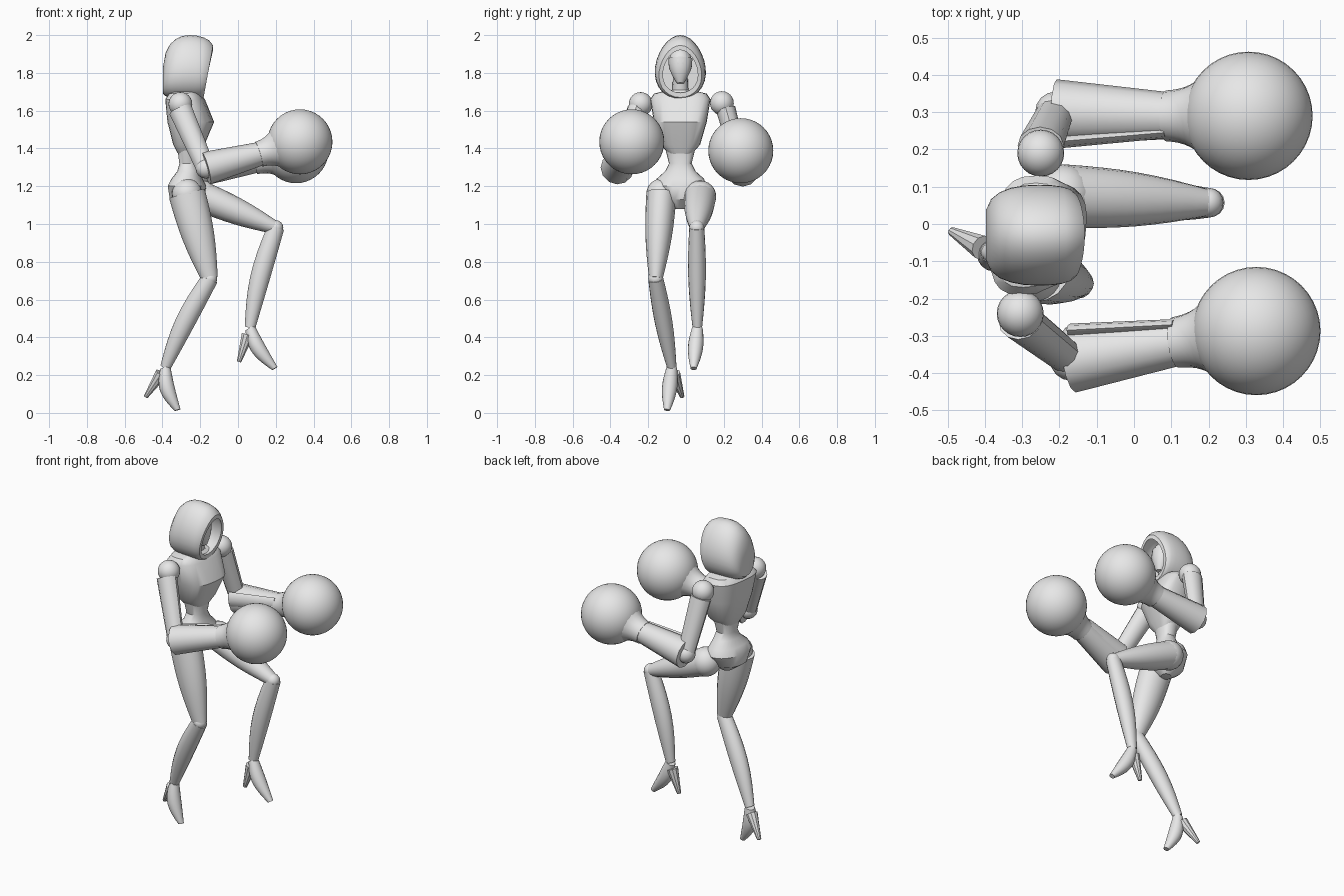
import bpy, bmesh, math
from mathutils import Vector

cube = bpy.data.objects.get("Cube")
if cube:
    bpy.data.objects.remove(cube, do_unlink=True)

GREY = (0.8, 0.8, 0.8, 1)
mat = bpy.data.materials.new("plain grey")
mat.use_nodes = True
mat.diffuse_color = GREY
mat.node_tree.nodes["Principled BSDF"].inputs["Base Color"].default_value = GREY
parts = []
MIDDLE = -0.03  # y of the body's middle plane


def register(ob):
    ob.data.materials.append(mat)
    parts.append(ob)


def skin(name, rings):
    """Bridge equal point rings into a capped solid."""
    bm = bmesh.new()
    rows = [[bm.verts.new(point) for point in ring] for ring in rings]
    for low, high in zip(rows, rows[1:]):
        for i in range(len(low)):
            bm.faces.new((low[i - 1], low[i], high[i], high[i - 1]))
    bm.faces.new(rows[0])
    bm.faces.new(rows[-1])
    bmesh.ops.recalc_face_normals(bm, faces=bm.faces)
    mesh = bpy.data.meshes.new(name)
    bm.to_mesh(mesh)
    bm.free()
    ob = bpy.data.objects.new(name, mesh)
    bpy.context.collection.objects.link(ob)
    register(ob)


def outline(count, power=1.0):
    """Unit superellipse points; a power below one squares it off."""
    points = []
    for i in range(count):
        angle = math.tau * i / count
        points.append([math.copysign(abs(v) ** power, v)
                       for v in (math.cos(angle), math.sin(angle))])
    return points


def limb(name, start, end, r_start, r_end, bulge=0.0, depth=1.0, bow=0.0, sides=16):
    """Tapered limb; bulge swells its middle and bow shifts it along x."""
    start, end = Vector(start), Vector(end)
    axis = (end - start).normalized()
    side = Vector((0, 1, 0))
    side = (side - axis * side.dot(axis)).normalized()
    front = axis.cross(side)
    steps = 8
    rings = []
    for i in range(steps + 1):
        f = i / steps
        swell = math.sin(math.pi * f)
        radius = r_start + (r_end - r_start) * f + bulge * swell
        centre = start.lerp(end, f) + Vector((bow * swell, 0, 0))
        rings.append([centre + (side * c + front * s * depth) * radius
                      for c, s in outline(sides)])
    skin(name, rings)


def trunk(name, levels, power):
    """Stack level sections of (z, middle x, half depth, half width), slightly twisted."""
    rings = []
    for z, x, deep, wide in levels:
        rings.append([(x + c * deep + s * wide * 0.12, MIDDLE + s * wide, z)
                      for c, s in outline(24, power)])
    skin(name, rings)


def ball(name, centre, radius, segments=24, squash=(1, 1, 1)):
    bpy.ops.mesh.primitive_uv_sphere_add(
        segments=segments, ring_count=segments // 2, radius=radius, location=centre)
    ob = bpy.context.object
    ob.name = name
    ob.scale = squash
    register(ob)


# Hood: egg sections swept from the back to the rim, then turned inside
def hood_ring(degrees, shrink=1.0):
    angle = math.radians(degrees)
    forward = -math.cos(angle)
    size = math.sin(angle) ** (0.2 if forward > 0 else 0.45)
    top = 2 - (1 - size) * 0.33
    bottom = 1.66 + (1 - size) * 0.06
    middle, half = (top + bottom) / 2, (top - bottom) / 2 * shrink
    wide = 0.134 * size * shrink
    lean = 0.06 * max(forward, 0) ** 2
    return [(-0.26 + 0.14 * forward - lean * (1 - s) / 2,
             MIDDLE + wide * c * (1 - s * 0.16),
             middle + half * s) for c, s in outline(28)]


outside = [hood_ring(a) for a in range(12, 160, 16)]
inside = [hood_ring(a, 0.82) for a in range(156, 80, -24)]
skin("hood", outside + inside)

# Head, lower mask and neck
head = Vector((-0.235, MIDDLE, 1.85))
chin = Vector((-0.21, MIDDLE, 1.745))
collar = Vector((-0.27, MIDDLE, 1.66))
ball("face", head, 0.08, squash=(0.75, 0.78, 1))
limb("lower_mask", chin, head + Vector((0, 0, 0.025)), 0.018, 0.064, bulge=0.012, depth=0.9)
limb("neck", collar, head, 0.045, 0.035)

# Torso
trunk("chest", [(1.36, -0.26, 0.05, 0.05), (1.42, -0.26, 0.08, 0.105),
                (1.54, -0.25, 0.12, 0.14), (1.66, -0.28, 0.1, 0.16),
                (1.69, -0.28, 0.08, 0.14), (1.71, -0.27, 0.05, 0.06)], 0.7)
trunk("hips_and_waist", [(1.08, -0.26, 0.03, 0.03), (1.13, -0.27, 0.09, 0.1),
                         (1.2, -0.27, 0.1, 0.14), (1.24, -0.27, 0.08, 0.125),
                         (1.28, -0.26, 0.06, 0.08), (1.32, -0.26, 0.05, 0.06),
                         (1.4, -0.26, 0.06, 0.08)], 0.9)


# Legs with high-heeled feet
def leg(side, hip, knee, ankle, toe, heel, thigh_depth, hip_size):
    hip, knee, ankle = Vector(hip), Vector(knee), Vector(ankle)
    ball(side + "_hip", hip, hip_size)
    limb(side + "_thigh", hip, knee, hip_size, 0.036, bulge=0.012, depth=thigh_depth)
    ball(side + "_knee", knee, 0.04, 16)
    limb(side + "_shin", knee, ankle, 0.04, 0.025, bulge=0.014, depth=1.12, bow=-0.015)
    limb(side + "_foot", ankle, toe, 0.028, 0.016, bulge=0.018, bow=-0.022)
    limb(side + "_heel", ankle.lerp(Vector(heel), 0.2), heel, 0.034, 0.012, sides=10)


leg("right", hip=(-0.27, -0.13, 1.16), knee=(-0.15, -0.16, 0.71), ankle=(-0.385, -0.075, 0.24),
    toe=(-0.32, -0.1, 0.015), heel=(-0.488, -0.02, 0.085), thigh_depth=1.22, hip_size=0.08)
leg("left", hip=(-0.19, 0.075, 1.145), knee=(0.2, 0.057, 0.98), ankle=(0.063, 0.06, 0.45),
    toe=(0.195, 0.04, 0.235), heel=(0.005, 0.06, 0.27), thigh_depth=0.95, hip_size=0.085)


# Arms with inner forearm flaps, flared wrists and round fists
def arm(side, shoulder, elbow, wrist, fist):
    shoulder, elbow, wrist, fist = map(Vector, (shoulder, elbow, wrist, fist))
    outward = Vector((0, math.copysign(1, fist.y), 0))
    ball(side + "_shoulder", shoulder, 0.063)
    limb(side + "_upper_arm", shoulder + outward * 0.02 - Vector((0, 0, 0.03)), elbow,
         0.052, 0.042, depth=1.2, sides=12)
    ball(side + "_elbow", elbow, 0.055, 16)
    limb(side + "_forearm", elbow, wrist, 0.088, 0.062, sides=12)
    limb(side + "_forearm_flap", elbow - outward * 0.08 + Vector((0, 0, 0.025)),
         wrist - outward * 0.045 + Vector((-0.02, 0, 0.015)), 0.018, 0.015, depth=2.5, sides=8)
    limb(side + "_wrist", wrist.lerp(fist, -0.1), wrist.lerp(fist, 0.55),
         0.068, 0.135, bulge=-0.018)
    ball(side + "_fist", fist, 0.172, 40)


arm("right", shoulder=(-0.305, -0.24, 1.635), elbow=(-0.17, -0.365, 1.295),
    wrist=(0.13, -0.315, 1.375), fist=(0.328, -0.287, 1.435))
arm("left", shoulder=(-0.25, 0.19, 1.64), elbow=(-0.21, 0.3, 1.285),
    wrist=(0.105, 0.29, 1.335), fist=(0.307, 0.29, 1.388))

# Smooth shading with crisp edges
bpy.ops.object.select_all(action="DESELECT")
for part in parts:
    part.select_set(True)
bpy.context.view_layer.objects.active = parts[0]
bpy.ops.object.shade_smooth_by_angle(angle=math.radians(35))
